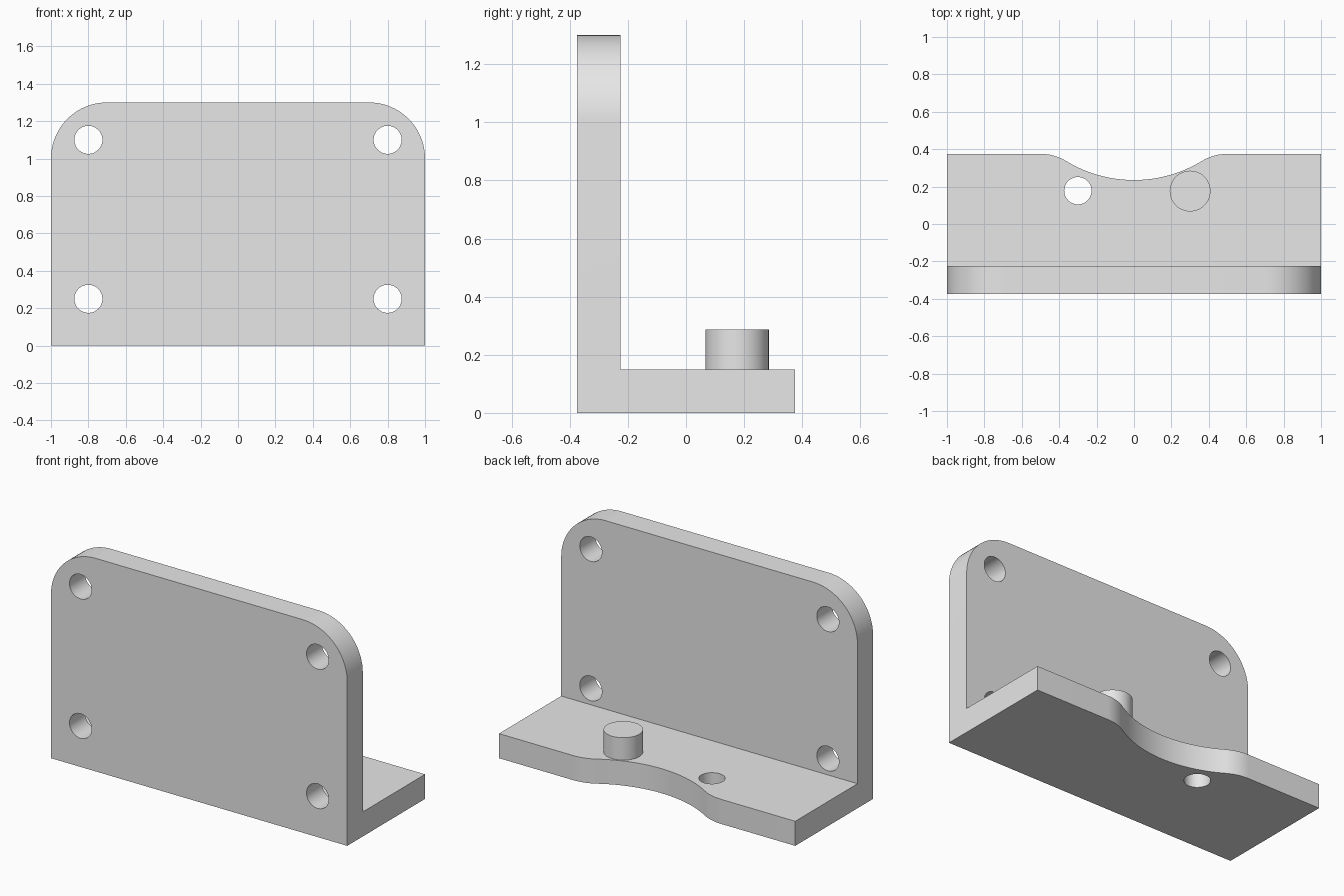
import bpy, bmesh, math
from mathutils import Vector

cube = bpy.data.objects.get("Cube")
if cube:
    bpy.data.objects.remove(cube, do_unlink=True)

grey = bpy.data.materials.new("plain_grey")
grey.use_nodes = True
grey.diffuse_color = (0.8, 0.8, 0.8, 1)
grey.node_tree.nodes["Principled BSDF"].inputs["Base Color"].default_value = (0.8, 0.8, 0.8, 1)

WIDTH, DEPTH, HEIGHT, THICK = 2.0, 0.75, 1.3, 0.15
FRONT, BACK = -DEPTH / 2, DEPTH / 2


def prism(name, points, along, round_edges=None, radius=0.3):
    """Extrude a closed outline of 3D points along a vector."""
    bm = bmesh.new()
    face = bm.faces.new([bm.verts.new(p) for p in points])
    ext = bmesh.ops.extrude_face_region(bm, geom=[face])
    bmesh.ops.translate(bm, vec=along, verts=[v for v in ext["geom"] if isinstance(v, bmesh.types.BMVert)])
    if round_edges:
        bmesh.ops.bevel(bm, geom=[e for e in bm.edges if round_edges(e)], offset=radius,
                        segments=20, profile=0.5, affect='EDGES')
    bmesh.ops.recalc_face_normals(bm, faces=bm.faces)
    mesh = bpy.data.meshes.new(name)
    bm.to_mesh(mesh)
    bm.free()
    mesh.materials.append(grey)
    obj = bpy.data.objects.new(name, mesh)
    bpy.context.collection.objects.link(obj)
    return obj


def cylinder(name, start, along, radius, sides=48):
    """Round bar from a start point along a vector."""
    along = Vector(along)
    u = Vector((1, 0, 0))
    v = along.normalized().cross(u)
    ring = [Vector(start) + radius * (u * math.cos(a) + v * math.sin(a))
            for a in (2 * math.pi * i / sides for i in range(sides))]
    return prism(name, ring, along)


def activate(obj):
    bpy.ops.object.select_all(action='DESELECT')
    obj.select_set(True)
    bpy.context.view_layer.objects.active = obj


def cut(obj, cutter):
    """Subtract the cutter from the part, then discard it."""
    cutter.hide_render = True
    activate(obj)
    mod = obj.modifiers.new("cut", 'BOOLEAN')
    mod.operation, mod.solver, mod.object = 'DIFFERENCE', 'EXACT', cutter
    bpy.ops.object.modifier_apply(modifier=mod.name)
    bpy.data.objects.remove(cutter, do_unlink=True)


# L-shaped bracket with rounded upper corners
inner = FRONT + THICK
profile = [(FRONT, 0), (BACK, 0), (BACK, THICK), (inner, THICK), (inner, HEIGHT), (FRONT, HEIGHT)]


def upper_corner(edge):
    a, b = (v.co for v in edge.verts)
    return min(a.z, b.z) > HEIGHT - 0.01 and abs(a.x - b.x) < 0.01


bracket = prism("bracket", [(-WIDTH / 2, y, z) for y, z in profile], (WIDTH, 0, 0), upper_corner)

# Four mounting holes in the upright
for x in (-0.8, 0.8):
    for z in (0.25, 1.1):
        cut(bracket, cylinder("mounting_hole", (x, FRONT - 0.1, z), (0, THICK + 0.2, 0), 0.075))

# Locating hole in the foot
cut(bracket, cylinder("locating_hole", (-0.3, 0.178, -0.1), (0, 0, THICK + 0.2), 0.073))

# Shallow notch in the back edge: a wide arc blended into the edge by two small arcs
half, low, big = 0.5, 0.235, 0.7
dip = BACK - low
small = (half ** 2 + dip ** 2) / (2 * dip) - big
sweep = math.asin(half / (big + small))
steps = 12
side = [(big * math.sin(sweep * i / steps), low + big * (1 - math.cos(sweep * i / steps)))
        for i in range(steps + 1)]
side += [(half - small * math.sin(sweep * i / steps), BACK - small * (1 - math.cos(sweep * i / steps)))
         for i in range(steps - 1, -1, -1)]
side.append((half, BACK + 0.1))
outline = [(-x, y) for x, y in reversed(side[1:])] + side
cut(bracket, prism("notch", [(x, y, -0.1) for x, y in outline], (0, 0, THICK + 0.2)))

# Round peg standing on the foot
peg = cylinder("peg", (0.3, 0.176, THICK), (0, 0, 0.137), 0.109)

for part in (bracket, peg):
    activate(part)
    bpy.ops.object.shade_smooth_by_angle(angle=math.radians(30))
